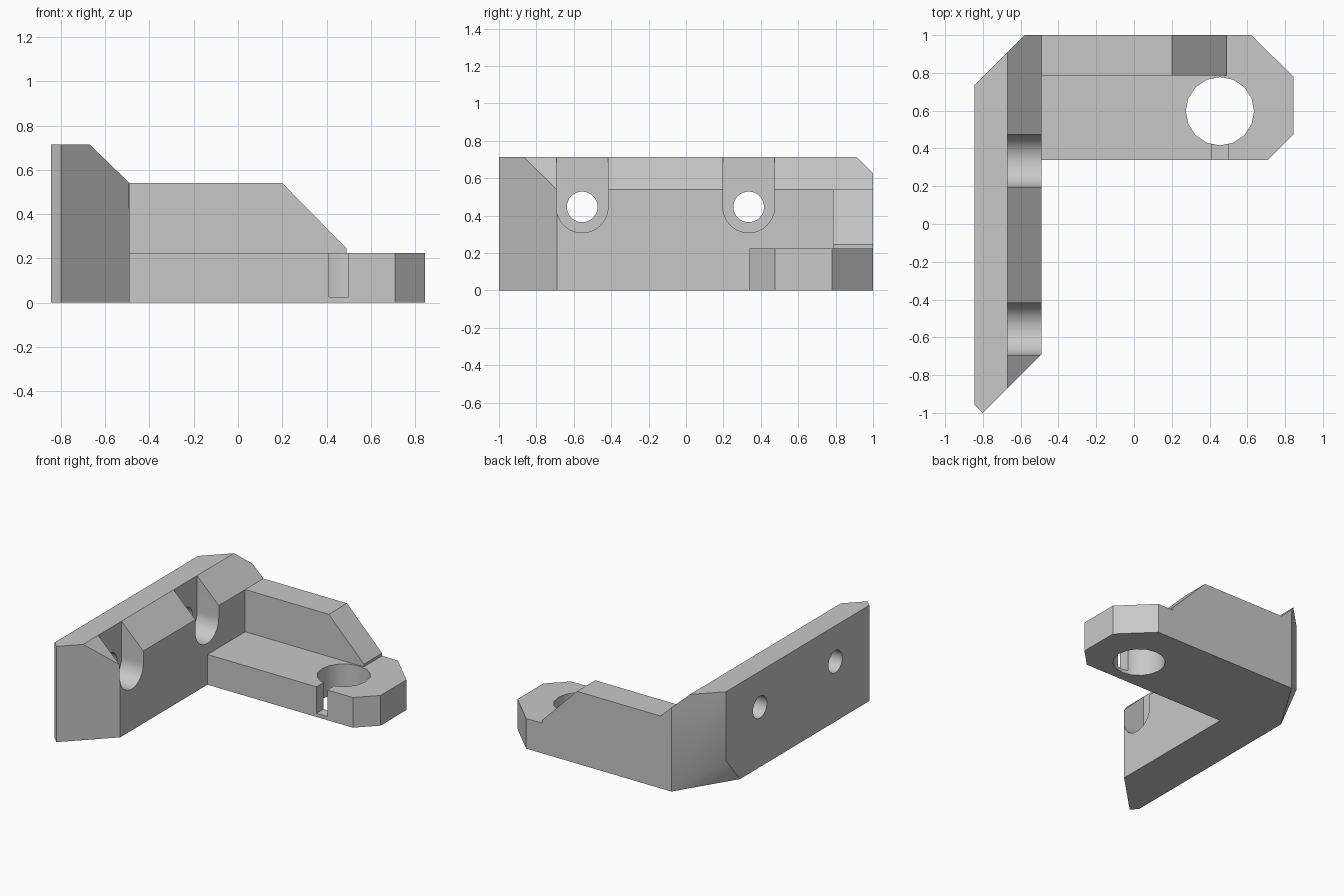
import bpy, bmesh, math
from mathutils import Vector

cube = bpy.data.objects.get("Cube")
if cube:
    bpy.data.objects.remove(cube, do_unlink=True)

grey = bpy.data.materials.new("plain_grey")
grey.use_nodes = True
colour = (0.58, 0.58, 0.58, 1)
grey.diffuse_color = colour
for node in grey.node_tree.nodes:
    if node.type == 'BSDF_PRINCIPLED':
        node.inputs["Base Color"].default_value = colour


def prism(name, outline, axis, lo, hi, planes=()):
    """Extrude a 2D outline along an axis, then trim it by (point, normal) planes."""
    place = {'X': lambda u, v, w: (w, u, v),
             'Y': lambda u, v, w: (u, w, v),
             'Z': lambda u, v, w: (u, v, w)}[axis]
    bm = bmesh.new()
    face = bm.faces.new([bm.verts.new(place(u, v, lo)) for u, v in outline])
    ext = bmesh.ops.extrude_face_region(bm, geom=[face], use_keep_orig=True)
    moved = [g for g in ext["geom"] if isinstance(g, bmesh.types.BMVert)]
    bmesh.ops.translate(bm, verts=moved, vec=place(0, 0, hi - lo))
    for point, normal in planes:
        geom = bm.verts[:] + bm.edges[:] + bm.faces[:]
        bmesh.ops.bisect_plane(bm, geom=geom, dist=1e-5, plane_co=point,
                               plane_no=normal, clear_outer=True)
        rim = [e for e in bm.edges if e.is_boundary]
        bmesh.ops.holes_fill(bm, edges=rim, sides=0)
    bmesh.ops.recalc_face_normals(bm, faces=bm.faces[:])
    mesh = bpy.data.meshes.new(name)
    bm.to_mesh(mesh)
    bm.free()
    mesh.materials.append(grey)
    obj = bpy.data.objects.new(name, mesh)
    bpy.context.collection.objects.link(obj)
    return obj


def arc(cu, cv, r, steps, start=0.0, sweep=math.tau):
    return [(cu + r * math.cos(start + sweep * i / steps),
             cv + r * math.sin(start + sweep * i / steps)) for i in range(steps)]


def combine(target, other, operation):
    mod = target.modifiers.new(operation, 'BOOLEAN')
    mod.operation, mod.solver, mod.object = operation, 'EXACT', other
    bpy.context.view_layer.objects.active = target
    bpy.ops.object.modifier_apply(modifier=mod.name)
    bpy.data.objects.remove(other, do_unlink=True)


# Upright wall with a sloped shoulder, mitred ends and a clipped lower corner
a, b, c = Vector((-0.58, 1, 0)), Vector((-0.845, 0.735, 0.2)), Vector((-0.845, 0.57, 0))
clip = (b - a).cross(c - a).normalized()
if clip.z > 0:
    clip.negate()
bracket = prism("mounting_bracket",
                [(-0.845, 0), (-0.49, 0), (-0.49, 0.54), (-0.67, 0.715), (-0.845, 0.715)],
                'Y', -1, 1,
                [((-0.49, -0.69, 0), (1, -1, 0)),
                 ((-0.80, -1, 0), (-1, -1, 0)),
                 ((-0.58, 1, 0), (-1, 1, 0)),
                 (a, clip)])

# Flat arm and its stiffening rib
arm = prism("arm", [(-0.55, 0.34), (0.71, 0.34), (0.845, 0.475), (0.845, 0.78),
                    (0.62, 1), (-0.55, 1)], 'Z', 0, 0.225)
rib = prism("rib", [(-0.55, 0.1), (0.49, 0.1), (0.49, 0.245), (0.2, 0.54),
                    (-0.55, 0.54)], 'Y', 0.785, 1)
combine(bracket, arm, 'UNION')
combine(bracket, rib, 'UNION')

# Round socket in the arm, with a slit to the front edge
combine(bracket, prism("socket", arc(0.455, 0.597, 0.181, 16), 'Z', -0.1, 0.4), 'DIFFERENCE')
combine(bracket, prism("slit", [(0.41, 0.3), (0.5, 0.3), (0.5, 0.5), (0.41, 0.5)],
                       'Z', 0.027, 0.4), 'DIFFERENCE')

# Screw holes with open-topped recesses
for y in (-0.555, 0.335):
    r, z = 0.138, 0.447
    recess = arc(y, z, r, 32, math.pi, math.pi) + [(y + r, z), (y + r, 0.9), (y - r, 0.9)]
    combine(bracket, prism("recess", recess, 'X', -0.669, -0.3), 'DIFFERENCE')
    combine(bracket, prism("screw_hole", arc(y, z, 0.082, 32), 'X', -1, -0.5), 'DIFFERENCE')

bpy.ops.object.select_all(action='DESELECT')
bracket.select_set(True)
bpy.context.view_layer.objects.active = bracket
bpy.ops.object.shade_smooth_by_angle(angle=math.radians(30))
